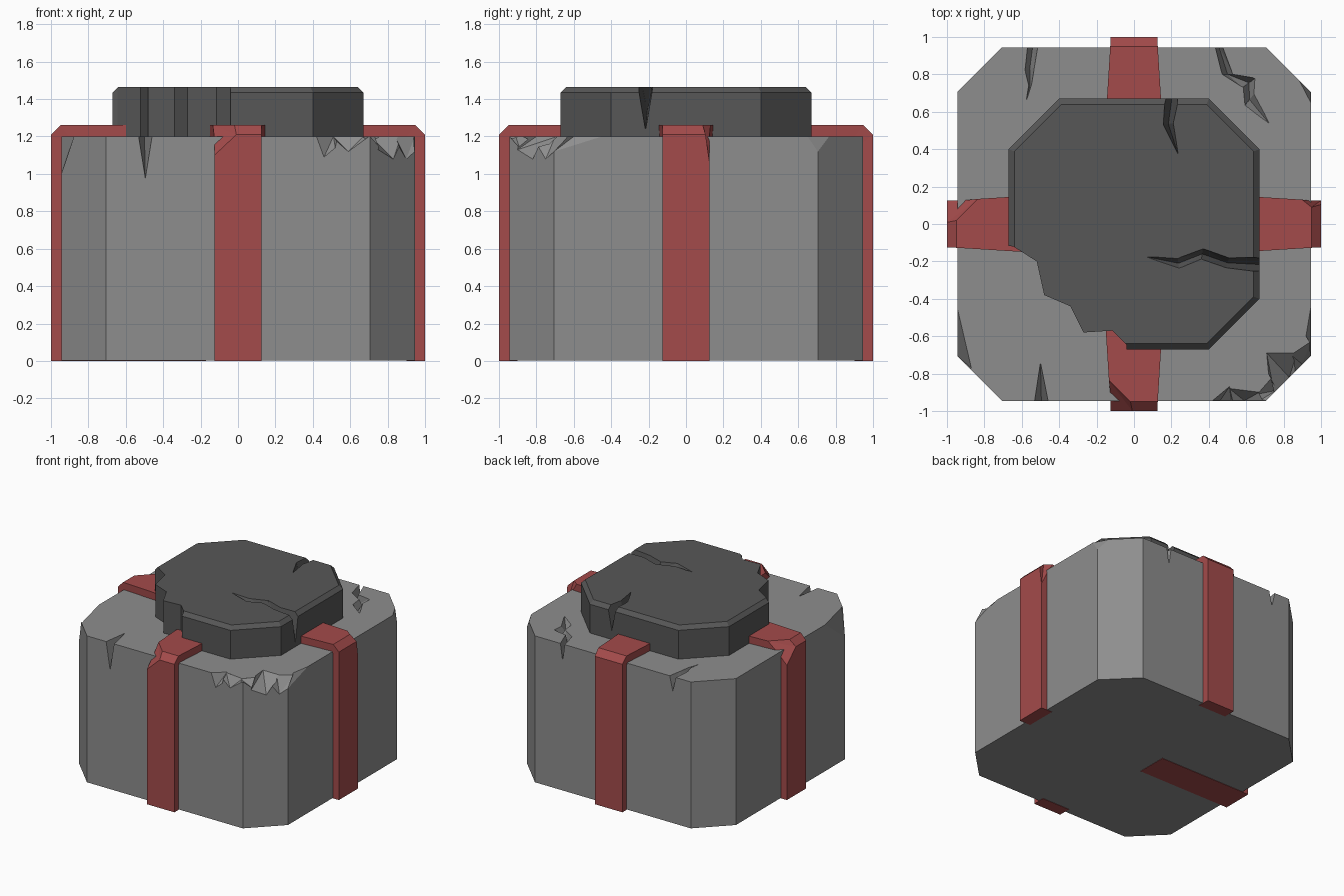
import bpy, bmesh, math
from mathutils import Vector, Matrix

if "Cube" in bpy.data.objects:
    bpy.data.objects.remove(bpy.data.objects["Cube"])


def material(name, rgb):
    m = bpy.data.materials.new(name)
    m.diffuse_color = (*rgb, 1)
    m.use_nodes = True
    m.node_tree.nodes["Principled BSDF"].inputs["Base Color"].default_value = m.diffuse_color
    return m


STONE = material("stone", (0.27, 0.27, 0.27))
DARK = material("dark_stone", (0.095, 0.095, 0.095))
RED = material("red_band", (0.37, 0.07, 0.07))


def finish(name, bm, mat=None):
    bmesh.ops.recalc_face_normals(bm, faces=bm.faces)
    me = bpy.data.meshes.new(name)
    bm.to_mesh(me)
    bm.free()
    ob = bpy.data.objects.new(name, me)
    bpy.context.collection.objects.link(ob)
    if mat:
        me.materials.append(mat)
    return ob


def loft(name, rings, mat=None, rot=0.0):
    """Closed solid through rings of 3D points."""
    bm = bmesh.new()
    vs = [[bm.verts.new(p) for p in r] for r in rings]
    n = len(vs[0])
    for a, b in zip(vs, vs[1:]):
        for i in range(n):
            j = (i + 1) % n
            bm.faces.new((a[i], a[j], b[j], b[i]))
    bm.faces.new(vs[0][::-1])
    bm.faces.new(vs[-1])
    bm.transform(Matrix.Rotation(rot, 4, 'Z'))
    return finish(name, bm, mat)


def octagon(a, c, z):
    return [(x, y, z) for x, y in ((a, -c), (a, c), (c, a), (-c, a),
                                   (-a, c), (-a, -c), (-c, -a), (c, -a))]


def cut(ob, cutter):
    cutter.hide_render = True
    mod = ob.modifiers.new("cut", 'BOOLEAN')
    mod.operation, mod.solver, mod.object = 'DIFFERENCE', 'EXACT', cutter
    bpy.context.view_layer.update()
    deps = bpy.context.evaluated_depsgraph_get()
    me = bpy.data.meshes.new_from_object(ob.evaluated_get(deps))
    ob.modifiers.clear()
    ob.data = me
    bpy.data.objects.remove(cutter)


def hull(points):
    bm = bmesh.new()
    mid = sum((Vector(p) for p in points), Vector()) / len(points)
    for p in points:
        bm.verts.new(mid + (Vector(p) - mid) * 1.01)
    res = bmesh.ops.convex_hull(bm, input=bm.verts[:])
    loose = [v for v in res["geom_interior"] if isinstance(v, bmesh.types.BMVert)]
    bmesh.ops.delete(bm, geom=loose, context='VERTS')
    return finish("cutter", bm)


def chip(ob, points):
    """Break off a piece bounded by surface points, swept outward and up."""
    mid = sum((Vector(p) for p in points), Vector()) / len(points)
    push = Vector((mid.x, mid.y, 0)).normalized() * 0.08 + Vector((0, 0, 0.08))
    cut(ob, hull(points + [tuple(Vector(p) + push) for p in points]))


def crack(ob, top, stations):
    """V groove; each station is left x,y, right x,y and depth."""
    def section(s):
        lx, ly, rx, ry, d = s
        return [(lx, ly, top + 0.01), (rx, ry, top + 0.01),
                ((lx + rx) / 2, (ly + ry) / 2, top - d)]
    for a, b in zip(stations, stations[1:]):
        cut(ob, hull(section(a) + section(b)))


# Base block with chamfered corners
base = loft("base_block", [octagon(0.945, 0.705, z) for z in (0.003, 1.2)], STONE)
T, S = 1.2, 0.945

# Crumbled front right corner
for pts in (
    [(0.42, -S, T), (0.46, -S, 1.09), (0.52, -S, 1.14), (0.51, -0.87, T)],
    [(0.50, -S, T), (0.51, -0.88, T), (0.59, -S, 1.12), (0.67, -0.90, T), (0.70, -S, T)],
    [(0.67, -S, T), (0.66, -0.91, T), (0.73, -0.83, T), (0.76, -0.89, 1.14)],
    [(0.72, -0.80, T), (0.71, -0.69, T), (0.87, -0.69, T), (0.83, -0.82, 1.08), (0.75, -0.90, 1.13)],
    [(0.84, -0.70, T), (S, -0.63, T), (0.90, -0.75, 1.08), (S, -0.705, 1.12), (0.83, -0.82, T)],
    [(S, -0.45, T), (0.92, -0.6, T), (S, -0.705, 1.12)],
    # front left and back right corners
    [(-S, -0.45, T), (-0.87, -0.77, T), (-S, -0.705, 1.0)],
    [(S, 0.65, T), (0.885, 0.765, T), (S, 0.705, 1.12)],
):
    chip(base, pts)

# Cracks in the base rim
crack(base, T, [(-0.535, -0.96, -0.455, -0.96, 0.24), (-0.502, -0.745, -0.498, -0.745, 0.005)])
crack(base, T, [(0.43, 0.96, 0.47, 0.96, 0.13), (0.47, 0.80, 0.53, 0.80, 0.1),
                (0.58, 0.73, 0.65, 0.78, 0.08), (0.59, 0.63, 0.645, 0.70, 0.06),
                (0.719, 0.54, 0.722, 0.542, 0.005)])
crack(base, T, [(-0.57, 0.96, -0.51, 0.96, 0.12), (-0.585, 0.82, -0.53, 0.84, 0.08),
                (-0.565, 0.74, -0.545, 0.75, 0.04), (-0.577, 0.66, -0.574, 0.66, 0.005)])

# Raised lid slab with bevelled top edge
lid = loft("lid_slab", [octagon(0.67, 0.40, 1.19), octagon(0.67, 0.40, 1.435),
                        octagon(0.64, 0.388, 1.465)], DARK)

# Broken lid corner
edge = [(-0.75, -0.11), (-0.645, -0.12), (-0.52, -0.20), (-0.48, -0.38), (-0.34, -0.44),
        (-0.27, -0.58), (-0.115, -0.57), (-0.04, -0.645), (-0.035, -0.75), (-0.8, -0.8)]
cut(lid, loft("cutter", [[(x, y, z) for x, y in edge] for z in (1.1, 1.6)]))

# Lid cracks
crack(lid, 1.465, [(0.165, 0.69, 0.245, 0.69, 0.2), (0.155, 0.53, 0.212, 0.54, 0.13),
                   (0.233, 0.375, 0.237, 0.376, 0.005)])
crack(lid, 1.465, [(0.69, -0.26, 0.69, -0.175, 0.24), (0.49, -0.235, 0.51, -0.18, 0.13),
                   (0.36, -0.19, 0.37, -0.13, 0.09), (0.24, -0.24, 0.235, -0.18, 0.05),
                   (0.07, -0.178, 0.07, -0.174, 0.005)])

# Four straps: outer r,z / inner r,z / half width
profile = [(1.0, 0, 0.9, 0, 0.125), (1.0, 1.21, 0.9, 1.13, 0.125),
           (0.95, 1.26, 0.88, 1.17, 0.127), (0.5, 1.26, 0.5, 1.18, 0.155)]
straps = {}
for i, side in enumerate(("front", "right", "back", "left")):
    rings = [[(-w, -ro, zo), (w, -ro, zo), (w, -ri, zi), (-w, -ri, zi)]
             for ro, zo, ri, zi, w in profile]
    straps[side] = loft(side + "_strap", rings, RED, i * math.pi / 2)

# Chipped strap corners
nick = [(-0.14, -0.83, 1.26), (-0.02, -0.95, 1.26), (-0.01, -1.0, 1.21), (-0.127, -1.0, 1.10)]
chip(straps["front"], nick + [(-0.2, -1.0, 1.15), (-0.2, -0.85, 1.28)])
nick_left = [(y, -x, z) for x, y, z in nick]
chip(straps["left"], nick_left + [(-1.0, 0.2, 1.15), (-0.85, 0.2, 1.28)])
chip(straps["right"], [(0.90, 0.13, 1.26), (0.95, 0.09, 1.26), (1.0, 0.105, 1.21),
                       (1.0, 0.126, 1.06), (0.97, 0.18, 1.2)])

# Strap tail folded under the base
loft("under_strap", [[(x, -0.125, 0), (x, 0.125, 0), (x, 0.125, 0.05), (x, -0.125, 0.05)]
                     for x in (-0.92, -0.17)], RED)
